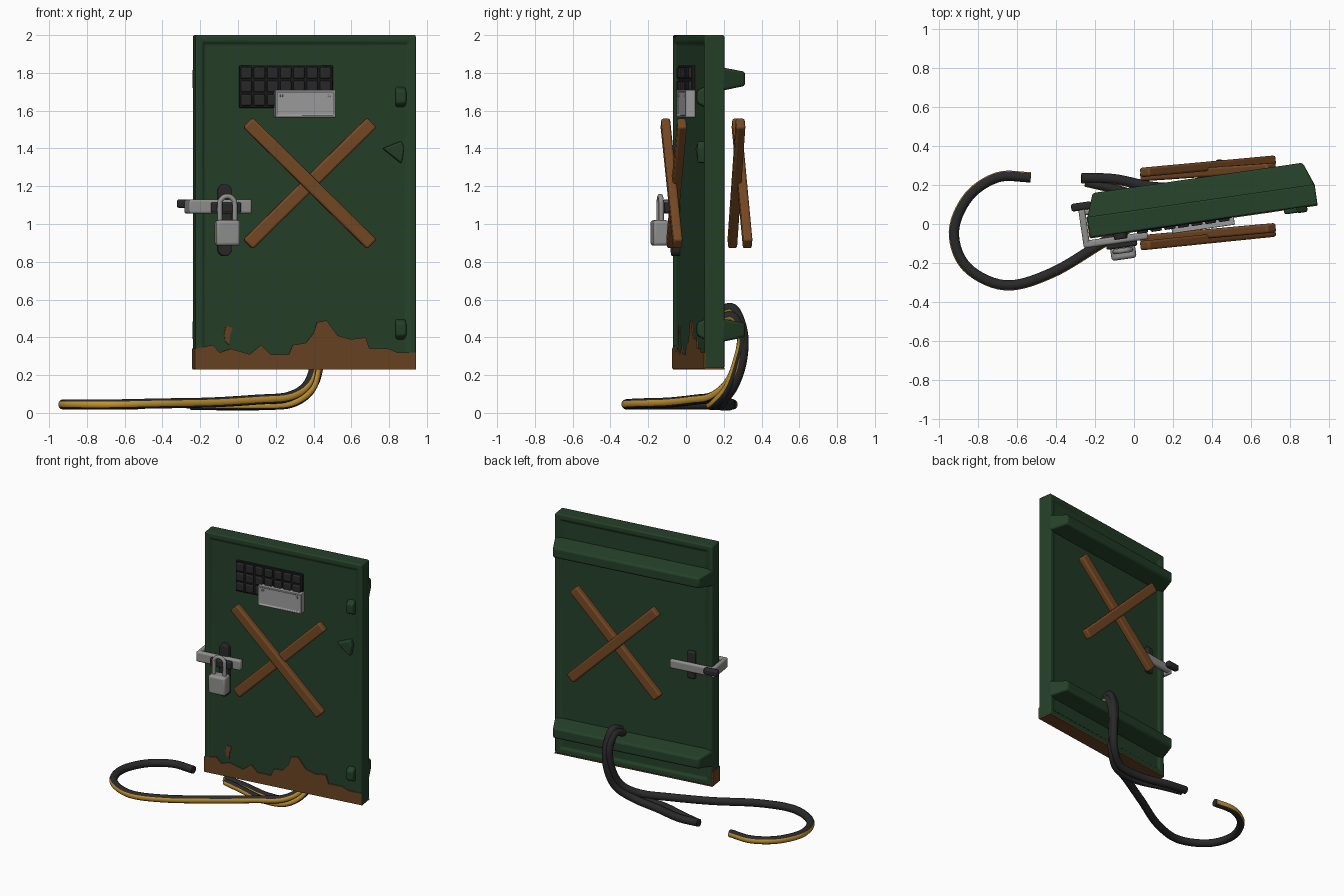
import bpy, bmesh, math
from mathutils import Matrix, Vector

cube = bpy.data.objects.get("Cube")
if cube:
    bpy.data.objects.remove(cube)


def material(name, r, g, b):
    m = bpy.data.materials.new(name)
    m.use_nodes = True
    m.diffuse_color = (r, g, b, 1)
    bsdf = m.node_tree.nodes["Principled BSDF"]
    bsdf.inputs["Base Color"].default_value = (r, g, b, 1)
    bsdf.inputs["Roughness"].default_value = 0.7
    return m


GREEN = material("dark green paint", .018, .052, .022)
RUST = material("brown rust", .14, .056, .016)
WOOD = material("brown wood", .18, .066, .017)
BLACK = material("black rubber", .022, .022, .023)
SOOT = material("deep black", .009, .009, .010)
STEEL = material("grey steel", .28, .28, .27)
PLATE = material("light grey plate", .34, .34, .34)
YELLOW = material("yellow stripe", .55, .29, .03)

# Door frame of reference: u along the door, v towards the back
DOOR = Matrix.Translation((-.225, -.07, 0)) @ Matrix.Rotation(math.radians(8.2), 4, 'Z')
WORLD = Matrix.Identity(4)
made = []


def finish(name, bm, mats, matrix=DOOR, bevel=0):
    bmesh.ops.recalc_face_normals(bm, faces=bm.faces)
    me = bpy.data.meshes.new(name)
    bm.to_mesh(me)
    bm.free()
    for m in mats:
        me.materials.append(m)
    ob = bpy.data.objects.new(name, me)
    bpy.context.scene.collection.objects.link(ob)
    ob.matrix_world = matrix
    if bevel:
        mod = ob.modifiers.new("soft_edges", 'BEVEL')
        mod.width, mod.segments = bevel, 3
        mod.limit_method = 'ANGLE'
    made.append(ob)
    return ob


def box_mesh(u, v, z):
    bm = bmesh.new()
    bmesh.ops.create_cube(bm, size=1)
    for p in bm.verts:
        p.co = [sum(r) / 2 + c * (r[1] - r[0]) for r, c in zip((u, v, z), p.co)]
    return bm


def box(name, u, v, z, mat, bevel=.01, matrix=DOOR):
    return finish(name, box_mesh(u, v, z), [mat], matrix, bevel)


def prism(name, pts, v, mat, bevel=0):
    """Outline in u and z, extruded from v[0] to v[1]."""
    bm = bmesh.new()
    f = bm.faces.new([bm.verts.new((a, v[0], b)) for a, b in pts])
    new = bmesh.ops.extrude_face_region(bm, geom=[f])["geom"]
    for p in new:
        if isinstance(p, bmesh.types.BMVert):
            p.co.y = v[1]
    return finish(name, bm, [mat], DOOR, bevel)


def smooth_path(pts, steps=7):
    p = [Vector(q) for q in pts]
    p = [2 * p[0] - p[1]] + p + [2 * p[-1] - p[-2]]
    out = []
    for a, b, c, d in zip(p, p[1:], p[2:], p[3:]):
        for i in range(steps):
            t = i / steps
            out.append(.5 * (2 * b + (c - a) * t + (2 * a - 5 * b + 4 * c - d) * t ** 2
                             + (3 * b - a - 3 * c + d) * t ** 3))
    return out + [p[-2]]


def tube(name, pts, radius, mats, matrix=WORLD, sides=16):
    """Round sweep; with a second material, a stripe runs along its right side."""
    path = smooth_path(pts)
    bm = bmesh.new()
    rings, side = [], None
    for i, p in enumerate(path):
        h = (path[min(i + 1, len(path) - 1)] - path[max(i - 1, 0)]).normalized()
        if side is None:
            side = h.cross(Vector((0, 0, 1) if abs(h.z) < .9 else (0, 1, 0)))
        side = (side - h * side.dot(h)).normalized()
        other = h.cross(side)
        rings.append([bm.verts.new(p + radius * (math.cos(a) * side + math.sin(a) * other))
                      for a in (math.tau * (k + .5) / sides for k in range(sides))])
    for r, s in zip(rings, rings[1:]):
        for k in range(sides):
            n = (k + 1) % sides
            f = bm.faces.new((r[k], r[n], s[n], s[k]))
            f.material_index = int(len(mats) > 1 and k in (0, sides - 1, sides - 2))
    bm.faces.new(rings[0])
    bm.faces.new(rings[-1])
    return finish(name, bm, mats, matrix)


# Door slab with a recessed panel on both faces
W = 1.18
bm = box_mesh((0, W), (0, .107), (.235, 2))
bm.normal_update()
for f in [f for f in bm.faces if abs(f.normal.y) > .9]:
    bmesh.ops.inset_region(bm, faces=[f], thickness=.05)
    bmesh.ops.inset_region(bm, faces=[f], thickness=.018, depth=-.012)
finish("door_slab", bm, [GREEN], bevel=.014)

# Tapered cross rails on the back
for name, z in (("upper_back_rail", 1.77), ("lower_back_rail", .44)):
    bm = box_mesh((-.005, W + .005), (.09, .225), (z - .065, z + .06))
    for p in bm.verts:
        if p.co.y > .2:
            p.co.x += math.copysign(.05, W / 2 - p.co.x)
            p.co.z += (z - p.co.z) * .4
    finish(name, bm, [GREEN], bevel=.014)

# Hinge knuckles and pointed catch on the front
for name, z in (("upper_hinge", 1.675), ("lower_hinge", .445)):
    bm = box_mesh((1.07, 1.125), (-.028, .02), (z - .06, z + .055))
    for p in bm.verts:
        if p.co.y < 0:
            p.co.z += (z - p.co.z) * .4
    finish(name, bm, [GREEN], bevel=.012)
prism("pointed_catch", [(1.0, 1.40), (1.1, 1.44), (1.115, 1.40), (1.1, 1.32)],
      (-.025, .02), GREEN, .01)

# Rust along the foot of the door
edge = [(0, .34), (.09, .36), (.13, .32), (.19, .34), (.29, .31), (.35, .36), (.40, .31),
        (.50, .31), (.52, .36), (.59, .37), (.63, .42), (.65, .48), (.70, .49), (.76, .41),
        (.83, .39), (.91, .40), (.93, .34), (1.03, .34), (1.08, .32), (W, .32)]
prism("front_rust", [(W, .235), (0, .235)] + edge, (-.004, .004), RUST)
prism("rust_spot", [(.16, .38), (.18, .36), (.185, .41), (.2, .45), (.165, .46), (.155, .42)],
      (.006, .013), RUST)
box("underside_rust", (0, W), (0, .107), (.231, .238), RUST, 0)
box("side_rust", (-.004, .004), (0, .107), (.235, .34), RUST, 0)

# Grille of small tiles and the label plate
box("grille_backing", (.235, .735), (-.004, .02), (1.615, 1.84), SOOT, .005)
for r in range(3):
    for c in range(7):
        u, z = .271 + c * .0705, 1.656 + r * .072
        box("grille_tile", (u - .029, u + .029), (-.016, .01), (z - .03, z + .03), BLACK, .008)
bm = box_mesh((.42, .745), (-.04, .015), (1.565, 1.71))
bm.normal_update()
front = [f for f in bm.faces if f.normal.y < -.9]
bmesh.ops.inset_region(bm, faces=front, thickness=.014)
bmesh.ops.inset_region(bm, faces=front, thickness=.004, depth=-.006)
finish("label_plate", bm, [PLATE], bevel=.004)
for u in (.455, .71):
    box("plate_screw", (u - .007, u + .007), (-.04, -.03), (1.672, 1.686), STEEL, .003)

# Crossed boards on the front and back
def board(name, a, b):
    a, b = Vector(a), Vector(b)
    x = (b - a).normalized()
    y = Vector((-.1, 1, 0))
    y = (y - x * y.dot(x)).normalized()
    m = Matrix((x, y, x.cross(y))).transposed().to_4x4()
    h = (b - a).length / 2 + .025
    box(name, (-h, h), (-.024, .024), (-.036, .036), WOOD, .012,
        Matrix.Translation((a + b) / 2) @ m)


board("front_board_outer", (.07, -.108, 1.52), (.69, -.045, .91))
board("front_board_inner", (.69, -.022, 1.52), (.07, -.078, .91))
board("back_board_outer", (.07, .268, 1.52), (.69, .325, .91))
board("back_board_inner", (.69, .288, 1.52), (.07, .246, .91))

# Latch bar wrapped around the door edge
box("latch_front", (-.04, .295), (-.05, -.012), (1.055, 1.13), STEEL, .012)
box("latch_side", (-.04, -.006), (-.05, .15), (1.055, 1.13), STEEL, .012)
box("latch_back", (-.04, .3), (.118, .15), (1.06, 1.125), STEEL, .012)
box("latch_cap", (-.075, .03), (.145, .185), (1.085, 1.13), BLACK, .012)
box("hasp", (.075, .235), (-.075, -.03), (1.06, 1.115), BLACK, .01)
keyplate = [(.155 + .036 * math.cos(t), 1.02 + .155 * (1 if t < math.pi else -1)
             + .036 * math.sin(t)) for t in (math.tau * (k + .5) / 16 for k in range(16))]
prism("front_key_plate", keyplate, (-.03, .02), BLACK, .008)
box("back_key_plate", (.125, .185), (.09, .122), (1.0, 1.2), BLACK, .012)

# Padlock
box("padlock_body", (.093, .222), (-.135, -.05), (.885, 1.02), STEEL, .016)
box("padlock_base", (.1, .215), (-.125, -.06), (.945, .96), PLATE, .004)
arch = [(.157 - .04 * math.cos(math.pi * k / 6), -.09, 1.105 + .042 * math.sin(math.pi * k / 6))
        for k in range(7)]
tube("padlock_shackle", [(.117, -.09, 1.0)] + arch + [(.197, -.09, 1.0)], .0135, [STEEL], DOOR, 12)

# Striped hoses, from the free end up to the back of the door
tube("long_hose", [(-.53, .24, .045), (-.7, .24, .045), (-.85, .14, .045), (-.925, -.04, .045),
                   (-.86, -.22, .045), (-.66, -.315, .045), (-.42, -.25, .05), (-.15, -.09, .055),
                   (.1, .05, .07), (.27, .14, .085), (.37, .22, .15), (.41, .275, .27),
                   (.42, .297, .42), (.41, .25, .53), (.40, .16, .51)], .027, [BLACK, YELLOW])
tube("short_hose", [(-.27, .235, .05), (-.1, .23, .04), (.1, .19, .04), (.28, .19, .06),
                    (.39, .25, .14), (.43, .295, .27), (.44, .302, .42), (.43, .25, .55),
                    (.42, .16, .53)], .027, [BLACK, YELLOW])
tube("lower_hose", [(-.25, .215, .04), (-.1, .18, .04), (.1, .13, .04), (.28, .15, .05),
                    (.39, .22, .13), (.425, .27, .27), (.45, .295, .40), (.45, .25, .51),
                    (.44, .16, .49)], .024, [BLACK, YELLOW])

# Smooth shading with sharp edges kept
bpy.ops.object.select_all(action='DESELECT')
for ob in made:
    ob.select_set(True)
bpy.context.view_layer.objects.active = made[0]
bpy.ops.object.shade_smooth_by_angle(angle=math.radians(40))
